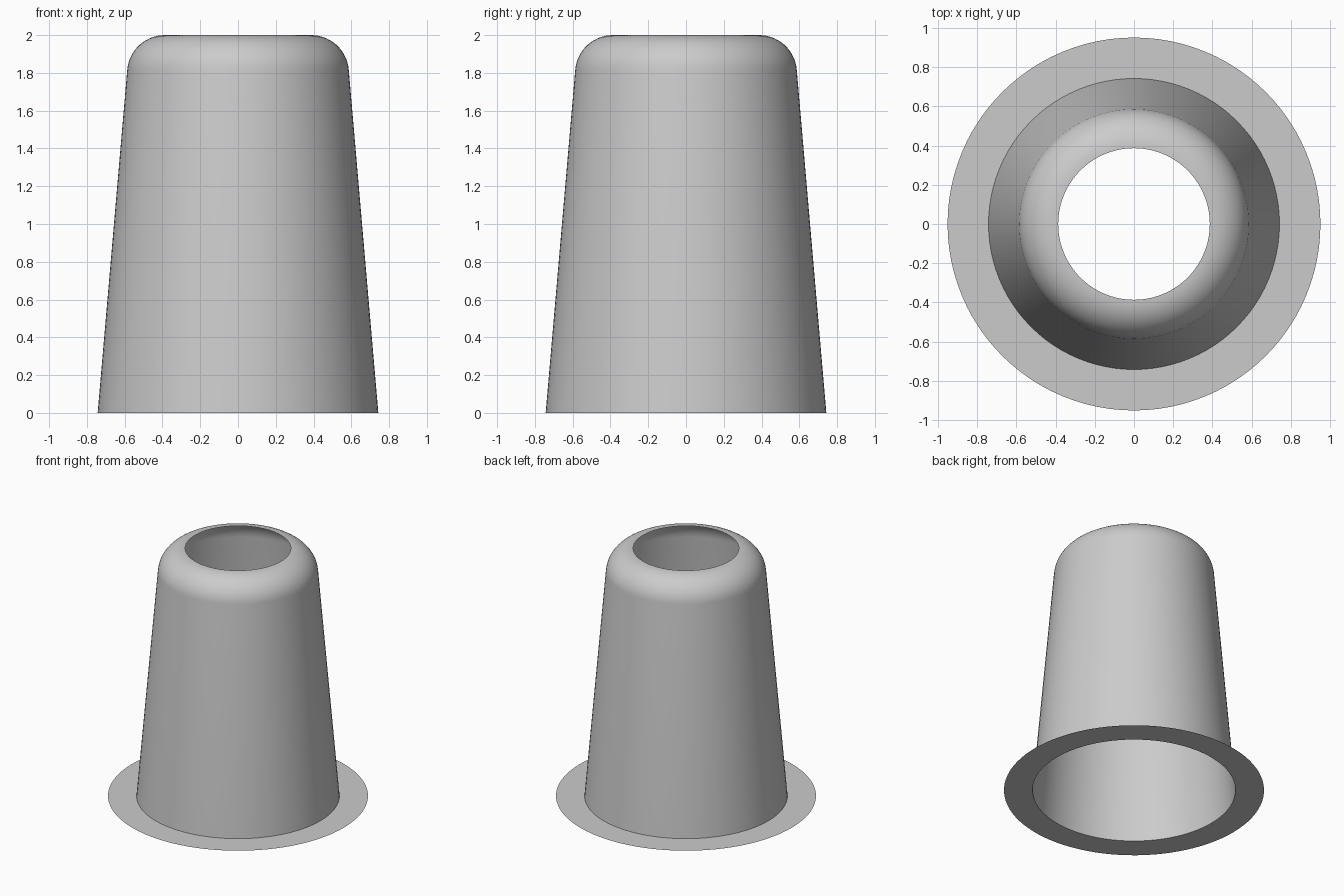
import bpy, bmesh, math

if "Cube" in bpy.data.objects:
    bpy.data.objects.remove(bpy.data.objects["Cube"])

SEGMENTS = 96

grey = bpy.data.materials.new("light_grey")
grey.diffuse_color = (0.6, 0.6, 0.6, 1)
grey.use_nodes = True
grey.node_tree.nodes["Principled BSDF"].inputs["Base Color"].default_value = grey.diffuse_color


def revolve(name, profile):
    """Turn an open (radius, height) profile around z into a thin shell."""
    bm = bmesh.new()
    rings = []
    for r, z in profile:
        rings.append([bm.verts.new((r * math.cos(a), r * math.sin(a), z))
                      for a in (2 * math.pi * i / SEGMENTS for i in range(SEGMENTS))])
    for low, high in zip(rings, rings[1:]):
        for i in range(SEGMENTS):
            j = (i + 1) % SEGMENTS
            bm.faces.new((low[i], low[j], high[j], high[i]))
    mesh = bpy.data.meshes.new(name)
    bm.to_mesh(mesh)
    bm.free()
    mesh.materials.append(grey)
    obj = bpy.data.objects.new(name, mesh)
    bpy.context.collection.objects.link(obj)
    bpy.ops.object.select_all(action='DESELECT')
    obj.select_set(True)
    bpy.context.view_layer.objects.active = obj
    bpy.ops.object.shade_smooth_by_angle(angle=math.radians(35))
    return obj


# Flat flange on the ground
revolve("base_flange", [(0.952, 0.0), (0.743, 0.0)])

# Tapered wall (5 degree draft) rolling over into the open top
draft = math.radians(5)
fillet, centre_r, centre_z, steps = 0.2, 0.387, 1.8, 14
profile = [(0.743, 0.0)]
for k in range(steps + 1):
    a = draft + (math.pi / 2 - draft) * k / steps
    profile.append((centre_r + fillet * math.cos(a), centre_z + fillet * math.sin(a)))
revolve("tapered_sleeve", profile)
